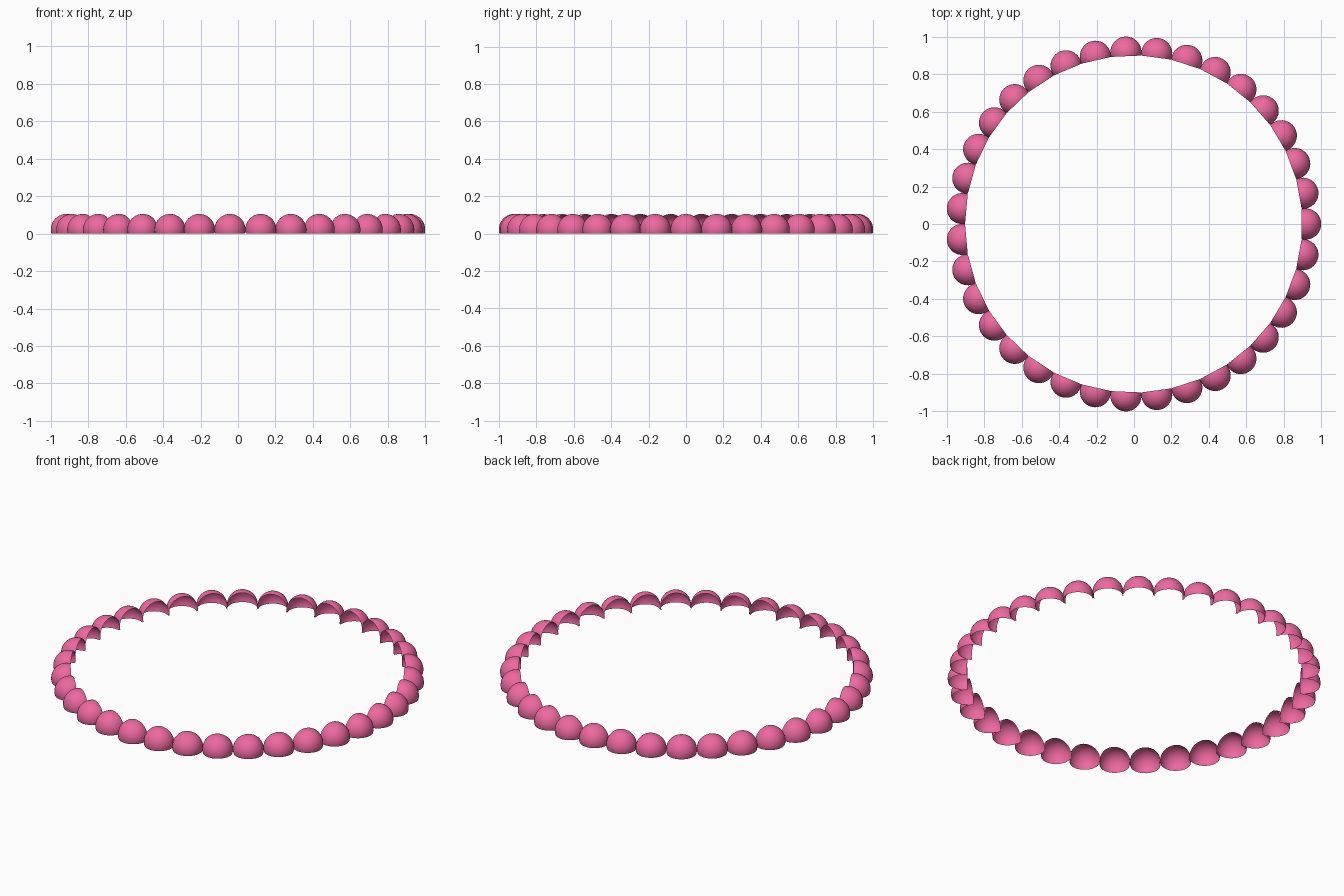
import bpy, bmesh, math
from mathutils import Matrix

if "Cube" in bpy.data.objects:
    bpy.data.objects.remove(bpy.data.objects["Cube"])

COUNT = 35          # beads around the ring
RADIUS = 0.083      # bead radius
RING = 0.919        # ring radius to the bead centres
CUT = 0.022         # both openings lie this far from the bead centre
SHIFT = -0.0018     # odd count: recentre the ring on x

mat = bpy.data.materials.new("pink")
mat.diffuse_color = (0.85, 0.14, 0.35, 1)
mat.use_nodes = True
mat.node_tree.nodes["Principled BSDF"].inputs["Base Color"].default_value = mat.diffuse_color

# one hollow bead shell, open underneath and on the side facing the ring centre
bm = bmesh.new()
bmesh.ops.create_uvsphere(bm, u_segments=32, v_segments=20, radius=RADIUS)
for co, no in (((0, 0, -CUT), (0, 0, -1)), ((-CUT, 0, 0), (-1, 0, 0))):
    bmesh.ops.bisect_plane(bm, geom=bm.verts[:] + bm.edges[:] + bm.faces[:],
                           plane_co=co, plane_no=no, clear_outer=True)
for f in bm.faces:
    f.smooth = True
mesh = bpy.data.meshes.new("bead")
bm.to_mesh(mesh)
bm.free()
mesh.materials.append(mat)

# ring of beads sharing the same mesh
for i in range(COUNT):
    bead = bpy.data.objects.new(f"bead_{i + 1:02d}", mesh)
    bead.matrix_world = (Matrix.Translation((SHIFT, 0, CUT))
                         @ Matrix.Rotation(2 * math.pi * i / COUNT, 4, 'Z')
                         @ Matrix.Translation((RING, 0, 0)))
    bpy.context.collection.objects.link(bead)
